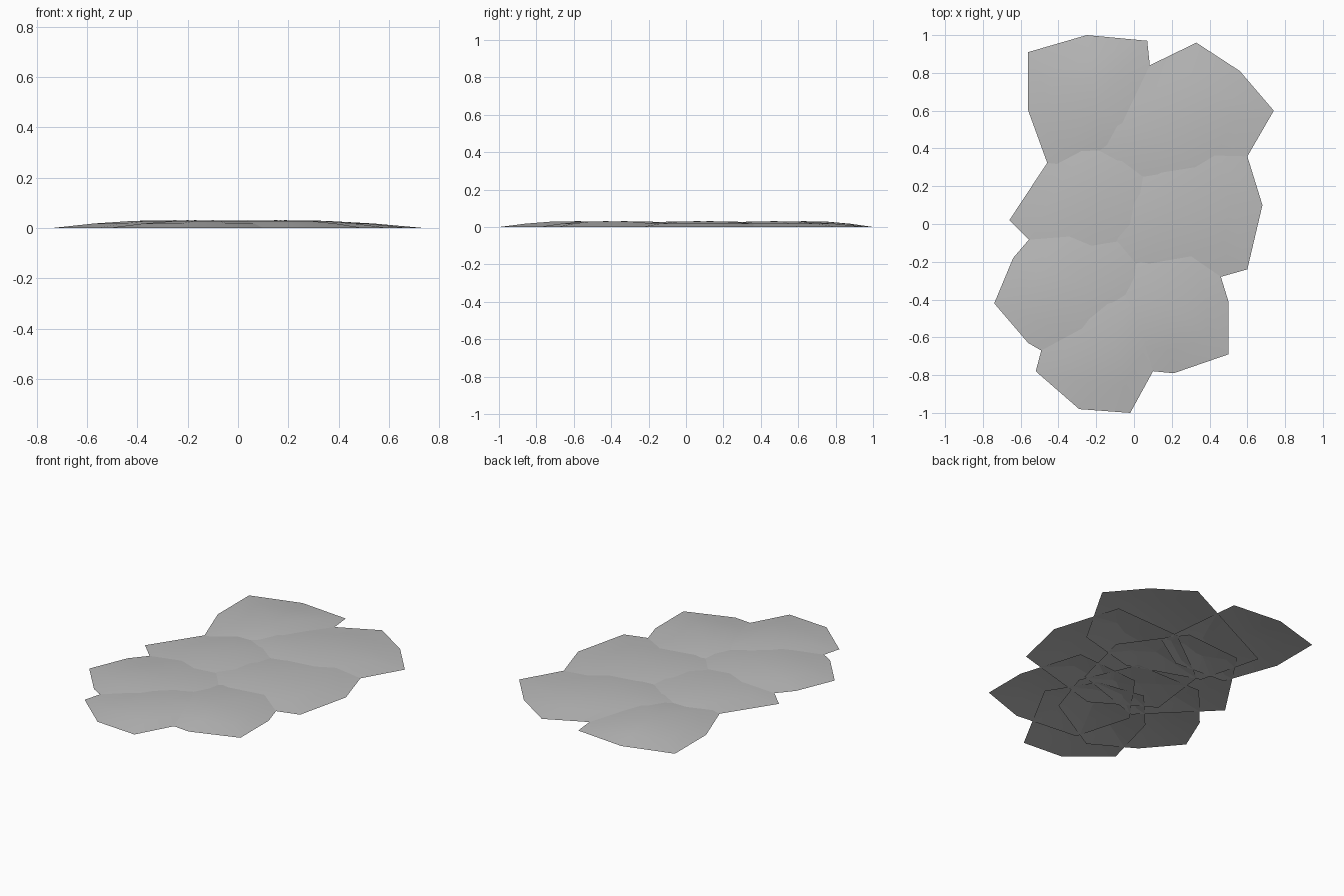
import bpy
import bmesh
import math

cube = bpy.data.objects.get("Cube")
if cube:
    bpy.data.objects.remove(cube, do_unlink=True)

grey = bpy.data.materials.new("stone grey")
grey.use_nodes = True
colour = (0.5, 0.5, 0.5, 1)
grey.diffuse_color = colour
grey.node_tree.nodes["Principled BSDF"].inputs["Base Color"].default_value = colour

PEAK = 0.031
# share of the way out from the peak, share of the peak height
RINGS = [(1, 0), (0.66, 0.58), (0.34, 0.92)]


def mound(name, centre, outline):
    """Open, shallow dome over an irregular outline."""
    cx, cy = centre
    outline = sorted(outline, key=lambda p: math.atan2(p[1] - cy, p[0] - cx))
    bm = bmesh.new()
    rings = [[bm.verts.new((cx + (x - cx) * s, cy + (y - cy) * s, PEAK * h))
              for x, y in outline] for s, h in RINGS]
    top = bm.verts.new((cx, cy, PEAK))
    n = len(outline)
    for i in range(n):
        j = (i + 1) % n
        for low, high in zip(rings, rings[1:]):
            bm.faces.new((low[i], low[j], high[j], high[i]))
        bm.faces.new((rings[-1][i], rings[-1][j], top))
    for face in bm.faces:
        face.smooth = True
    mesh = bpy.data.meshes.new(name)
    bm.to_mesh(mesh)
    bm.free()
    mesh.materials.append(grey)
    bpy.context.collection.objects.link(bpy.data.objects.new(name, mesh))


# Overlapping mounds, back to front
mound("back_right_mound", (-.2, .63),
      [(-.56, .6), (-.56, .91), (-.25, 1), (.07, .97), (.13, .4), (-.1, .25), (-.44, .27)])
mound("back_left_mound", (.15, .47),
      [(.33, .96), (-.43, .59), (-.33, .2), (.1, .05), (.48, .15), (.74, .6), (.56, .81)])
mound("middle_left_mound", (.19, .06),
      [(.68, .1), (.55, .52), (.1, .5), (-.3, .2), (-.35, -.2), (0, -.41), (.6, -.24)])
mound("middle_right_mound", (-.17, .13),
      [(-.66, .02), (-.33, .52), (.05, .55), (.3, .2), (.2, -.2), (-.28, -.36)])
mound("front_right_mound", (-.25, -.33),
      [(-.74, -.42), (-.64, -.18), (-.4, .1), (.05, .1), (.2, -.25), (.1, -.55),
       (-.3, -.78), (-.56, -.63)])
mound("front_mound", (-.1, -.58),
      [(-.52, -.78), (-.29, -.98), (-.02, -1), (.27, -.47), (.1, -.2), (-.2, -.15), (-.42, -.4)])
mound("front_left_mound", (.17, -.43),
      [(.21, -.79), (.5, -.69), (.5, -.41), (.38, -.02), (-.05, -.05), (-.3, -.4), (-.2, -.75)])
